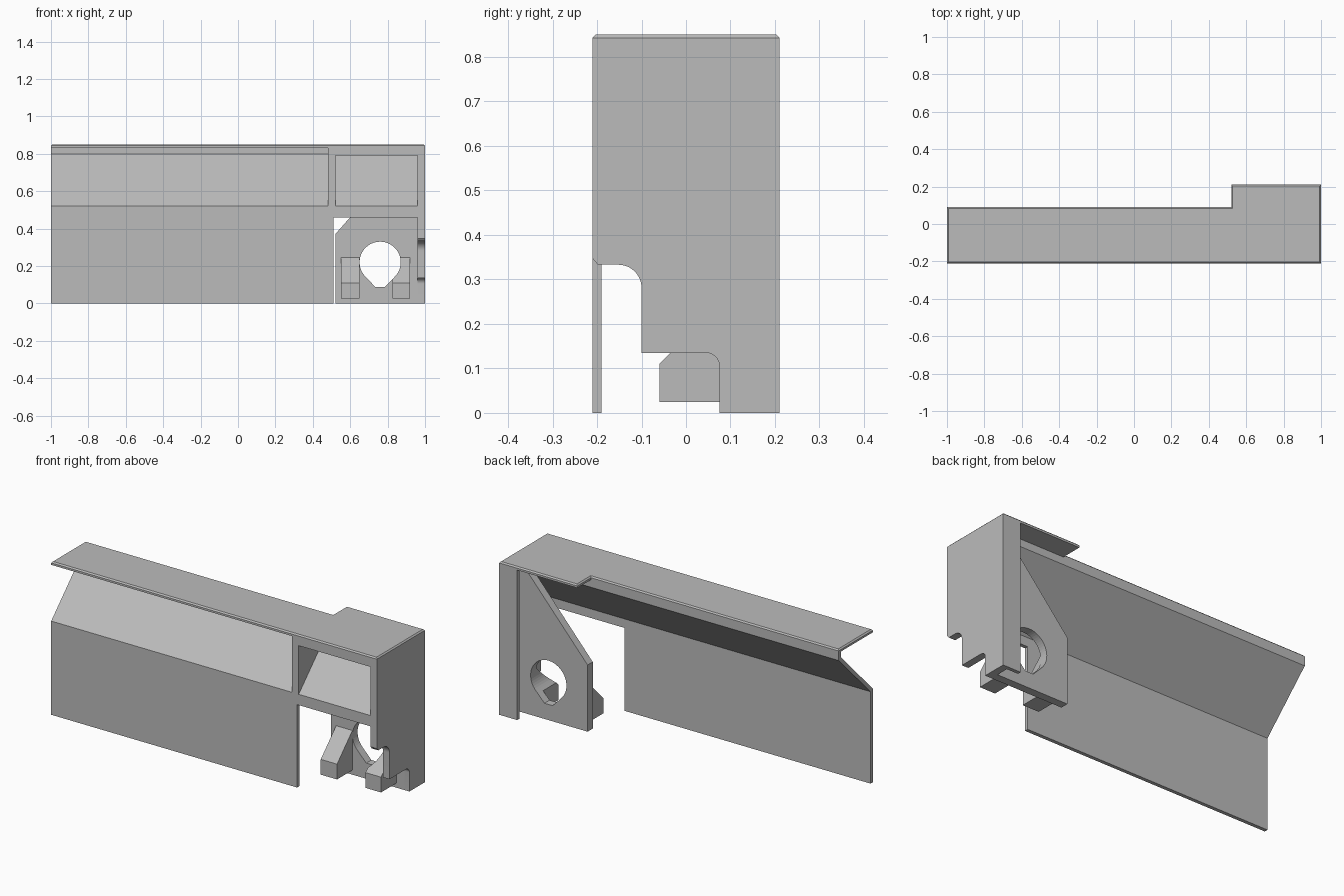
import bpy, bmesh
from math import sin, cos, radians
from mathutils import Vector

if "Cube" in bpy.data.objects:
    bpy.data.objects.remove(bpy.data.objects["Cube"])

grey = bpy.data.materials.new("plain grey")
grey.use_nodes = True
grey.diffuse_color = (0.5, 0.5, 0.5, 1)
grey.node_tree.nodes["Principled BSDF"].inputs["Base Color"].default_value = (0.5, 0.5, 0.5, 1)


def prism(name, profile, axis, start, end, bevel_top=0):
    """Extrude a 2D profile along an axis: x takes (y, z), y takes (x, z), z takes (x, y)."""
    def place(a, b):
        return {"x": (start, a, b), "y": (a, start, b), "z": (a, b, start)}[axis]
    bm = bmesh.new()
    face = bm.faces.new([bm.verts.new(place(a, b)) for a, b in profile])
    out = bmesh.ops.extrude_face_region(bm, geom=[face])
    shift = Vector([(end - start) * (axis == k) for k in "xyz"])
    moved = [g for g in out["geom"] if isinstance(g, bmesh.types.BMVert)]
    bmesh.ops.translate(bm, verts=moved, vec=shift)
    bmesh.ops.recalc_face_normals(bm, faces=bm.faces)
    if bevel_top:
        rim = [e for e in bm.edges if all(v in moved for v in e.verts)]
        bmesh.ops.bevel(bm, geom=rim, offset=bevel_top, segments=1, affect="EDGES")
    mesh = bpy.data.meshes.new(name)
    bm.to_mesh(mesh)
    bm.free()
    mesh.materials.append(grey)
    obj = bpy.data.objects.new(name, mesh)
    bpy.context.collection.objects.link(obj)
    return obj


def rect(a0, a1, b0, b1):
    return [(a0, b0), (a1, b0), (a1, b1), (a0, b1)]


def arc(ca, cb, r, a0, a1, n):
    angles = [radians(a0 + (a1 - a0) * i / n) for i in range(n + 1)]
    return [(ca + r * cos(t), cb + r * sin(t)) for t in angles]


def cut(obj, cutter):
    mod = obj.modifiers.new("hole", "BOOLEAN")
    mod.operation = "DIFFERENCE"
    mod.solver = "EXACT"
    mod.object = cutter


def smooth(obj):
    bpy.ops.object.select_all(action="DESELECT")
    obj.select_set(True)
    bpy.context.view_layer.objects.active = obj
    bpy.ops.object.shade_smooth_by_angle(angle=radians(30))


# Top cover, wider over the right-hand bay
prism("top_cover", [(-1, -.21), (1, -.21), (1, .21), (.52, .21), (.52, .09), (-1, .09)],
      "z", .832, .85, .007)


# Folded sheet: front panel, 45 degree slope and rear lip
def folded_sheet(bottom):
    return [(-.21, bottom), (-.21, .52), (.07, .80), (.07, .835),
            (.09, .835), (.09, .79), (-.19, .51), (-.19, bottom)]


prism("front_panel", folded_sheet(0), "x", -1, .51)
prism("bay_panel", folded_sheet(.46), "x", .51, .97)

# Window frame in front of the slope
prism("window_rib", [(-.21, .52), (.07, .80), (.07, .835), (-.21, .835)], "x", .48, .52)
prism("window_header", rect(.52, .96, .79, .835), "y", -.21, .07)

# Right end wall with two rounded notches
wall = [(-.21, .84), (-.21, .347), (-.198, .333)]
wall += arc(-.152, .281, .052, 90, 0, 12)
wall += [(-.10, .135)]
wall += arc(.045, .105, .03, 90, 0, 12)
wall += [(.075, 0), (.21, 0), (.21, .84)]
smooth(prism("end_wall", wall, "x", .96, 1))
prism("rear_flange", rect(.89, .98, 0, .84), "y", .19, .21)

# Mounting plate and pegs, pierced by a round hole with a tapered foot
hole = arc(.76, .22, .11, -45, 225, 40) + [(.735, .087), (.785, .087)]
cutter = prism("hole_cutter", hole, "y", -.15, .3)
cutter.hide_render = True
cutter.hide_viewport = True
cutter.display_type = "WIRE"

plate = prism("mounting_plate", [(.52, 0), (.97, 0), (.97, .835), (.93, .835), (.52, .37)],
              "y", .075, .12)
cut(plate, cutter)
smooth(plate)
for name, x0, x1 in (("right_peg", .55, .65), ("left_peg", .825, .92)):
    peg = prism(name, [(-.06, .025), (-.06, .11), (.075, .245), (.075, .025)], "x", x0, x1)
    cut(peg, cutter)
    smooth(peg)
